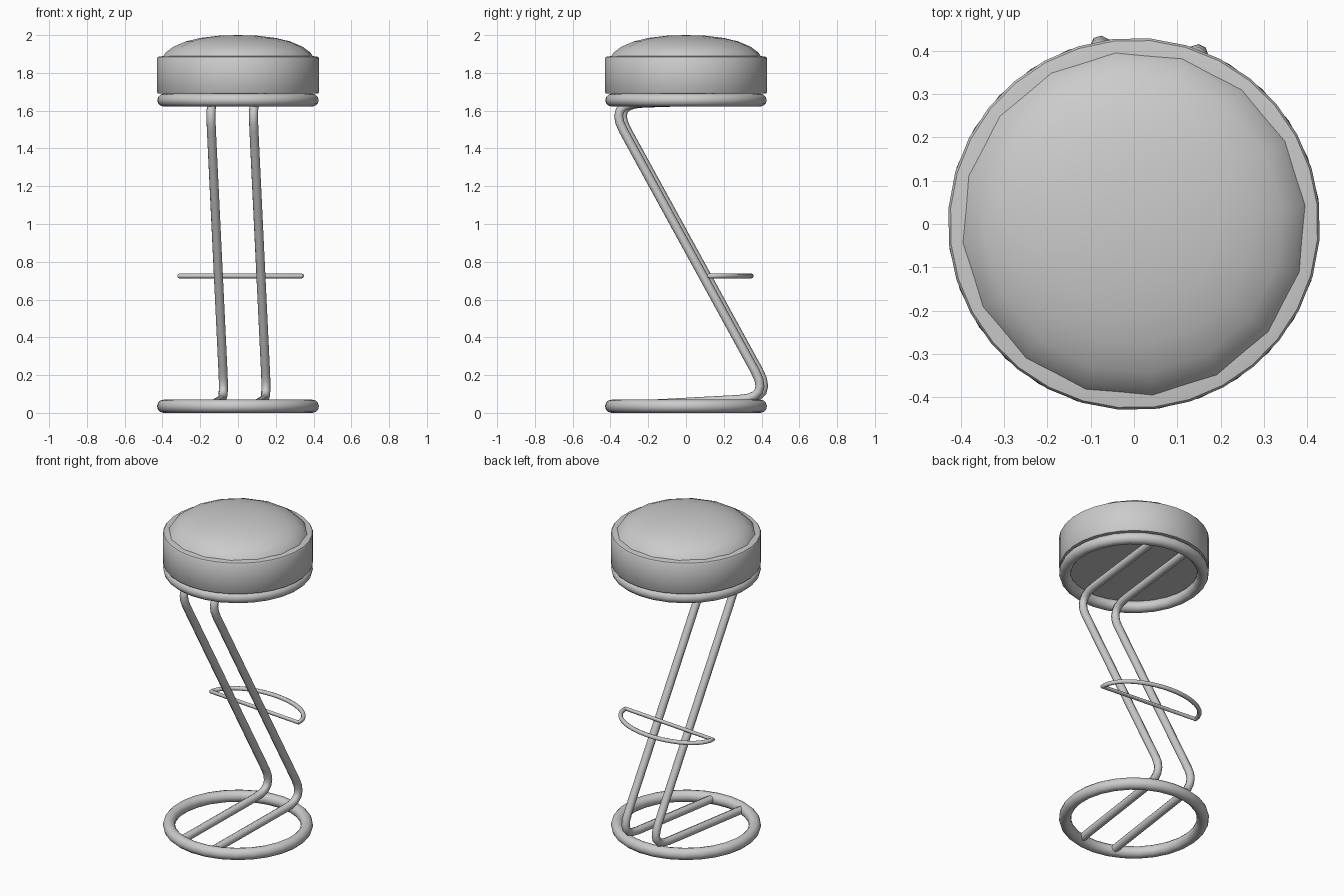
import bpy
from math import sin, cos, pi, radians
from mathutils import Vector

if "Cube" in bpy.data.objects:
    bpy.data.objects.remove(bpy.data.objects["Cube"])

TURN = radians(-5)  # the whole stool is turned slightly about z

grey = bpy.data.materials.new("light grey")
grey.use_nodes = True
grey.diffuse_color = (0.6, 0.6, 0.6, 1)
grey.node_tree.nodes["Principled BSDF"].inputs["Base Color"].default_value = (0.6, 0.6, 0.6, 1)


def finish(ob, name, angle=40):
    ob.name = name
    ob.data.materials.clear()
    ob.data.materials.append(grey)
    ob.rotation_euler.z = TURN
    bpy.ops.object.select_all(action="DESELECT")
    ob.select_set(True)
    bpy.context.view_layer.objects.active = ob
    bpy.ops.object.shade_smooth_by_angle(angle=radians(angle))
    return ob


def lathe(name, profile, sides, offset=0.0):
    """Revolve (radius, height) points; end points on the axis close the shape."""
    verts, rings, faces = [], [], []
    for r, z in profile:
        n = 1 if r == 0 else sides
        rings.append([len(verts) + i for i in range(n)])
        for i in range(n):
            a = offset + 2 * pi * i / sides
            verts.append((r * cos(a), r * sin(a), z))
    for low, high in zip(rings, rings[1:]):
        for i in range(sides):
            j = (i + 1) % sides
            quad = [low[i % len(low)], low[j % len(low)],
                    high[j % len(high)], high[i % len(high)]]
            faces.append(list(dict.fromkeys(quad)))
    mesh = bpy.data.meshes.new(name)
    mesh.from_pydata(verts, [], faces)
    ob = bpy.data.objects.new(name, mesh)
    bpy.context.collection.objects.link(ob)
    return finish(ob, name)


def ring(name, z, radius, tube):
    bpy.ops.mesh.primitive_torus_add(major_radius=radius, minor_radius=tube,
                                     major_segments=28, minor_segments=12,
                                     location=(0, 0, z))
    finish(bpy.context.object, name)


def pipe(name, points, radius, closed=False):
    curve = bpy.data.curves.new(name, "CURVE")
    curve.dimensions = "3D"
    curve.bevel_depth = radius
    curve.bevel_resolution = 2
    curve.use_fill_caps = True
    spline = curve.splines.new("POLY")
    spline.points.add(len(points) - 1)
    for p, co in zip(spline.points, points):
        p.co = (*co, 1)
    spline.use_cyclic_u = closed
    ob = bpy.data.objects.new(name, curve)
    bpy.context.collection.objects.link(ob)
    bpy.ops.object.select_all(action="DESELECT")
    ob.select_set(True)
    bpy.context.view_layer.objects.active = ob
    bpy.ops.object.convert(target="MESH")
    finish(bpy.context.object, name, 60)


def rounded(corners, cut, steps=6):
    """Replace inner corners of a path with smooth bends."""
    path = [Vector(corners[0])]
    for a, b, c in zip(corners, corners[1:], corners[2:]):
        a, b, c = Vector(a), Vector(b), Vector(c)
        p, q = b + (a - b).normalized() * cut, b + (c - b).normalized() * cut
        for i in range(steps + 1):
            t = i / steps
            path.append(p * (1 - t) ** 2 + b * 2 * t * (1 - t) + q * t * t)
    return path + [Vector(corners[-1])]


# Seat: upholstered band and domed cushion
lathe("seat_band", [(0, 1.69), (0.425, 1.69), (0.43, 1.697), (0.43, 1.878),
                    (0.425, 1.885), (0.39, 1.89), (0, 1.89)], 32)
lathe("seat_cushion", [(0.4, 1.885), (0.385, 1.908), (0.345, 1.938), (0.28, 1.966),
                       (0.2, 1.985), (0.1, 1.997), (0, 2.0)], 16, pi / 16)

# Seat and floor rings
ring("seat_ring", 1.656, 0.395, 0.034)
ring("base_ring", 0.035, 0.395, 0.035)

# Pair of bent legs
for side, x in (("left", 0.113), ("right", -0.113)):
    corners = [(x, 0.385, 1.66), (x, -0.4, 1.635), (x, 0.455, 0.08), (x, -0.385, 0.035)]
    pipe(side + "_leg", rounded(corners, 0.16), 0.024)

# Footrest: straight bar closed by a bow at the back
bow = [(0.325 * cos(pi * i / 24), 0.15 + 0.195 * sin(pi * i / 24), 0.725) for i in range(25)]
pipe("footrest", bow, 0.013, closed=True)
